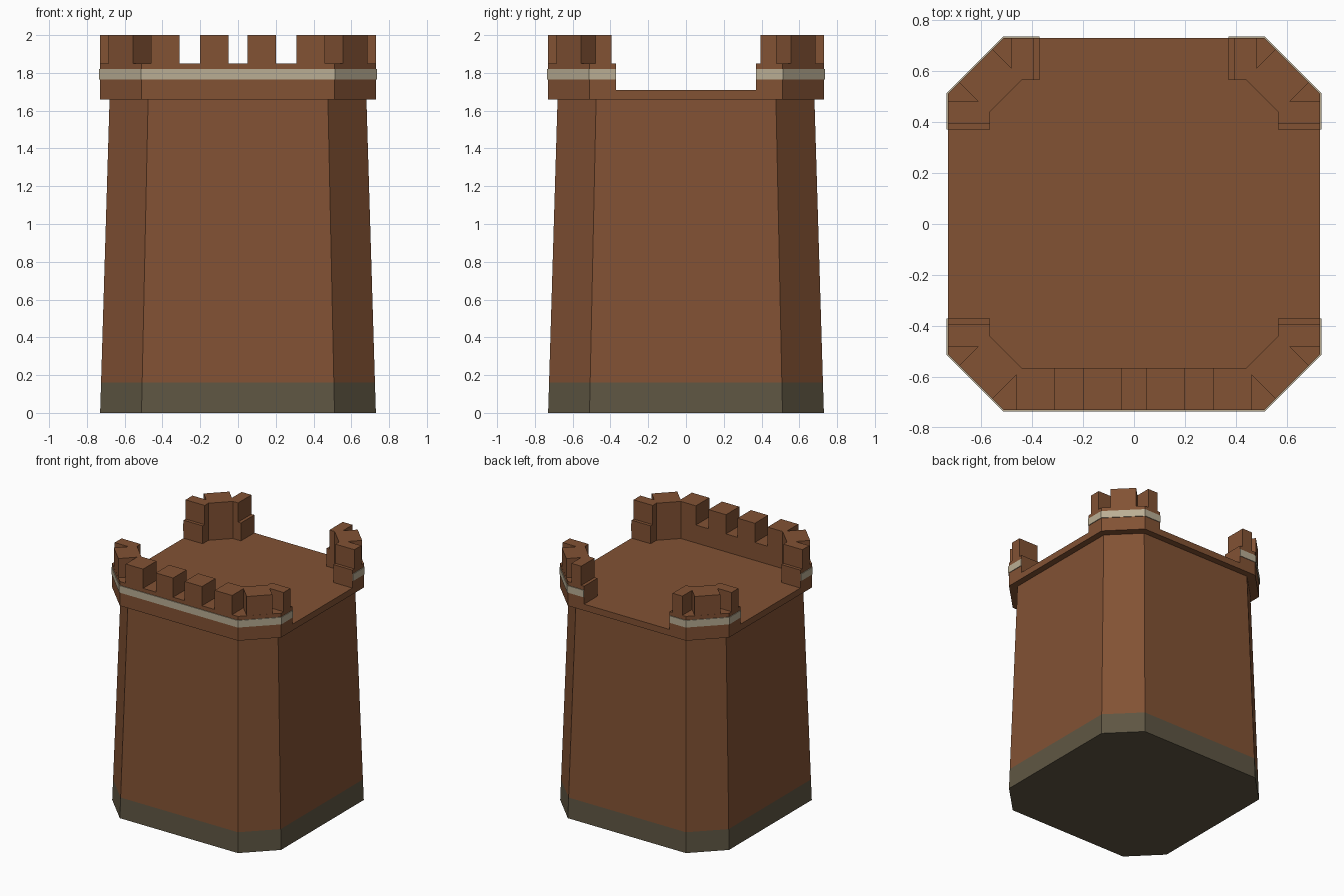
import bpy, bmesh

if "Cube" in bpy.data.objects:
    bpy.data.objects.remove(bpy.data.objects["Cube"])


def material(name, rgb):
    m = bpy.data.materials.new(name)
    m.diffuse_color = (*rgb, 1.0)
    m.use_nodes = True
    m.node_tree.nodes["Principled BSDF"].inputs["Base Color"].default_value = m.diffuse_color
    return m


BRICK = material("brown_brick", (0.223, 0.084, 0.034))
STONE = material("dark_stone", (0.114, 0.093, 0.056))
TRIM = material("pale_trim", (0.491, 0.423, 0.296))


def loft(name, rings, mats, cap_bottom=True, cap_top=True):
    """Skin a stack of (outline, z) rings; one material per band."""
    bm = bmesh.new()
    loops = [[bm.verts.new((x, y, z)) for x, y in pts] for pts, z in rings]
    n = len(loops[0])
    for band, (a, b) in enumerate(zip(loops, loops[1:])):
        for i in range(n):
            j = (i + 1) % n
            f = bm.faces.new((a[i], a[j], b[j], b[i]))
            f.material_index = min(band, len(mats) - 1)
    if cap_bottom:
        bm.faces.new(loops[0][::-1])
    if cap_top:
        bm.faces.new(loops[-1]).material_index = len(mats) - 1
    mesh = bpy.data.meshes.new(name)
    bm.to_mesh(mesh)
    bm.free()
    for m in mats:
        mesh.materials.append(m)
    ob = bpy.data.objects.new(name, mesh)
    bpy.context.collection.objects.link(ob)
    return ob


def prism(name, pts, z0, z1, mat, bottom=False):
    return loft(name, [(pts, z0), (pts, z1)], [mat], cap_bottom=bottom)


def flip(pts, sx, sy):
    """Mirror an outline, keeping it counter-clockwise."""
    out = [(x * sx, y * sy) for x, y in pts]
    return out[::-1] if sx * sy < 0 else out


def octagon(r):
    c = r * 0.70
    return [(-c, -r), (c, -r), (r, -c), (r, c), (c, r), (-c, r), (-r, c), (-r, -c)]


R, C = 0.73, 0.511      # outer half width and chamfer start
I, IC = 0.565, 0.44     # inner wall half width and chamfer start
END = 0.37              # where the side and rear walls stop
FLOOR, WALL, TOP = 1.71, 1.85, 2.0

# Tapered tower with a stone foot
loft("tower_body", [(octagon(0.73), 0), (octagon(0.725), 0.16), (octagon(0.68), 1.66)],
     [STONE, BRICK], cap_top=False)
prism("platform", octagon(R), 1.66, FLOOR, BRICK, bottom=True)

# Front parapet wall, wrapping round both front corners
outer = [(-R, -END), (-R, -C), (-C, -R), (C, -R), (R, -C), (R, -END)]
inner = [(I, -END), (I, -IC), (IC, -I), (-IC, -I), (-I, -IC), (-I, -END)]
prism("front_parapet", outer + inner, FLOOR, WALL, BRICK)

# Rear corner walls
rear = [(R, END), (R, C), (C, R), (END, R), (END, I), (IC, I), (I, IC), (I, END)]
for side, s in (("left", -1), ("right", 1)):
    prism(f"rear_parapet_{side}", flip(rear, s, 1), FLOOR, WALL, BRICK)

# Corner battlements with wedge-shaped notches
def corner_battlement(end, notch):
    tip = (notch, -notch - (1.15 - 2 * notch + 0.0))
    d = (1.24 - 0.13) / 2                      # start of the diagonal tooth
    k = d - notch
    tip = (notch, -(1.24 - d) + k)
    k2 = (1.24 - d) - 0.61
    tip2 = (0.61, -d + k2)
    return [(end, -R), (notch, -R), tip, (d, -(1.24 - d)), (1.24 - d, -d), tip2,
            (R, tip2[1]), (R, -0.395), (I, -0.395), (I, -IC), (IC, -I), (end, -I)]


for side, s in (("left", -1), ("right", 1)):
    prism(f"front_corner_battlement_{side}",
          flip(corner_battlement(0.31, 0.46), s, 1), WALL, TOP, BRICK)
    prism(f"rear_corner_battlement_{side}",
          flip(corner_battlement(0.395, 0.48), s, -1), WALL, TOP, BRICK)
    # Middle merlons of the front wall
    merlon = [(0.05, -R), (0.20, -R), (0.20, -I), (0.05, -I)]
    prism(f"front_merlon_{side}", flip(merlon, s, 1), WALL, TOP, BRICK)

# Pale trim bands, slightly proud of the walls
E = 0.005
RO, CO = R + E, C + E * 0.41
band = [(-RO, -END), (-RO, -CO), (-CO, -RO), (CO, -RO), (RO, -CO), (RO, -END)]
prism("front_trim", band + outer[::-1], 1.765, 1.82, TRIM, bottom=True)
rear_band = [(RO, END), (RO, CO), (CO, RO), (END, RO), (END, R), (C, R), (R, C), (R, END)]
for side, s in (("left", -1), ("right", 1)):
    prism(f"rear_trim_{side}", flip(rear_band, s, 1), 1.765, 1.82, TRIM, bottom=True)
